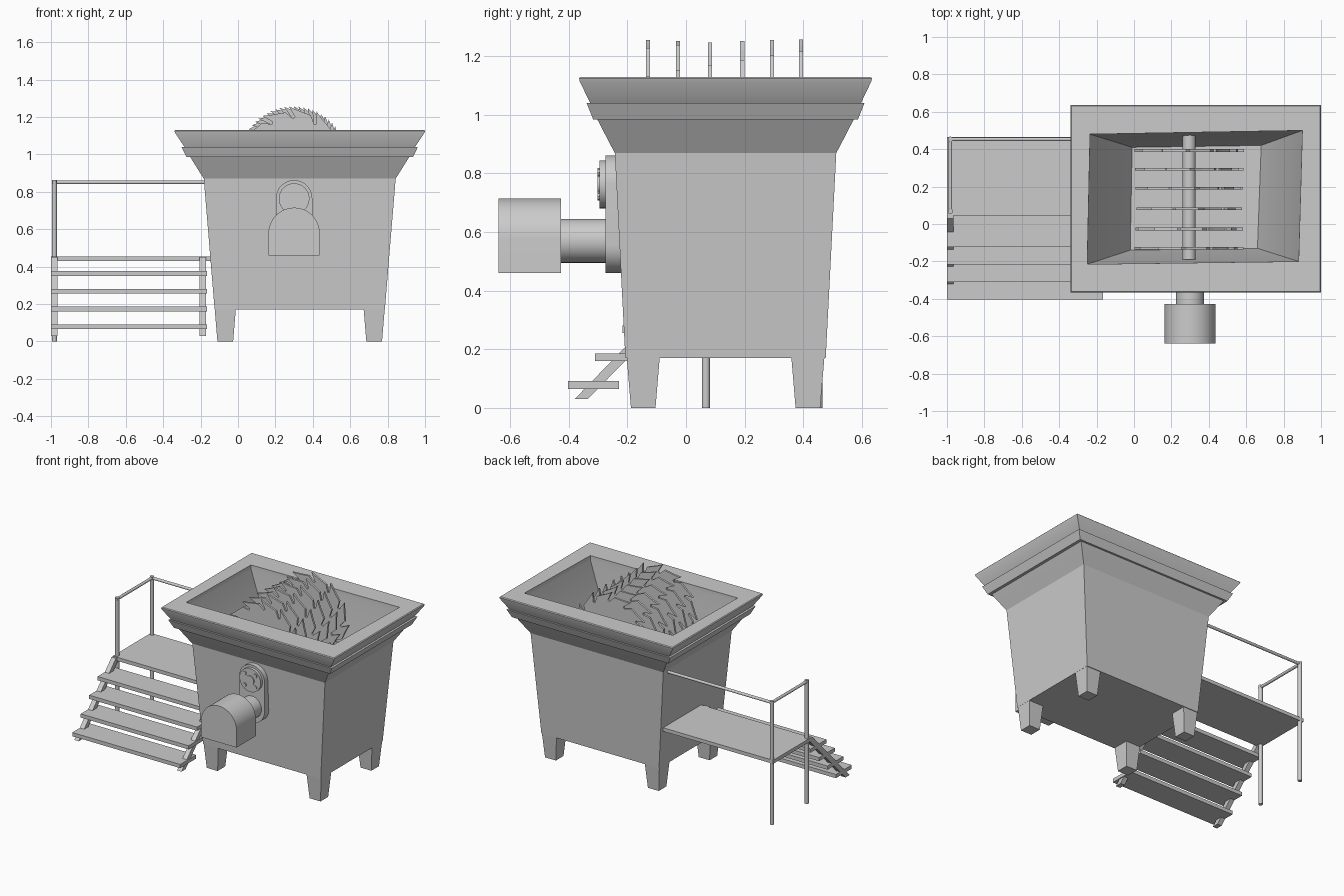
import bpy, bmesh, math
from mathutils import Vector

if "Cube" in bpy.data.objects:
    bpy.data.objects.remove(bpy.data.objects["Cube"])


def finish(name, bm, smooth=None):
    bmesh.ops.recalc_face_normals(bm, faces=bm.faces)
    me = bpy.data.meshes.new(name)
    bm.to_mesh(me)
    bm.free()
    ob = bpy.data.objects.new(name, me)
    bpy.context.collection.objects.link(ob)
    if smooth:
        bpy.ops.object.select_all(action='DESELECT')
        ob.select_set(True)
        bpy.context.view_layer.objects.active = ob
        bpy.ops.object.shade_smooth_by_angle(angle=math.radians(smooth))
    return ob


def loft(name, rings, smooth=None):
    """Skin a list of point rings and cap both ends."""
    bm = bmesh.new()
    vs = [[bm.verts.new(p) for p in r] for r in rings]
    n = len(rings[0])
    for a, b in zip(vs, vs[1:]):
        for i in range(n):
            j = (i + 1) % n
            bm.faces.new((a[i], a[j], b[j], b[i]))
    bm.faces.new(vs[0])
    bm.faces.new(vs[-1])
    return finish(name, bm, smooth)


def rect(cx, cy, hx, hy, z):
    return [(cx + sx * hx, cy + sy * hy, z)
            for sx, sy in ((-1, -1), (1, -1), (1, 1), (-1, 1))]


def box(name, x0, x1, y0, y1, z0, z1):
    c = ((x0 + x1) / 2, (y0 + y1) / 2, (x1 - x0) / 2, (y1 - y0) / 2)
    return loft(name, [rect(*c, z0), rect(*c, z1)])


def prism_y(name, pts, y0, y1, smooth=35):
    """Extrude an (x, z) outline along y."""
    return loft(name, [[(x, y, z) for x, z in pts] for y in (y0, y1)], smooth)


def arc(cx, cz, r, a0, a1, n):
    return [(cx + r * math.cos(math.radians(a0 + (a1 - a0) * i / n)),
             cz + r * math.sin(math.radians(a0 + (a1 - a0) * i / n))) for i in range(n + 1)]


def circle(cx, cz, r, n=32):
    return arc(cx, cz, r, 0, 360, n)[:-1]


def tube(name, p, q, r, n=12):
    p, q = Vector(p), Vector(q)
    d = (q - p).normalized()
    u = d.orthogonal().normalized()
    v = d.cross(u)
    ring = [(u * math.cos(t) + v * math.sin(t)) * r
            for t in (2 * math.pi * i / n for i in range(n))]
    return loft(name, [[c + o for o in ring] for c in (p, q)], 35)


# Hopper: stepped flared outside, sloping inside with a slightly skewed mouth
CX, CY = 0.33, 0.135
outer = [(0.17, .455, .342), (0.87, .513, .378), (0.90, .532, .394), (0.985, .585, .438),
         (0.985, .605, .452), (1.04, .632, .474), (1.04, .617, .462),
         (1.115, .667, .498), (1.125, .67, .50), (1.13, .665, .495)]
rings = [rect(CX, CY, hx, hy, z) for z, hx, hy in outer]
mouth = [(-.25, -.215), (.88, -.20), (.90, .50), (-.235, .48)]
floor = [(-.02, -.14), (.66, -.13), (.68, .42), (-.01, .41)]
rings += [[(x, y, z) for x, y in loop]
          for loop, z in ((mouth, 1.13), (mouth, 1.10), (floor, 0.60))]
loft("hopper", rings, 25)

# Tapered legs
for i, (sx, sy) in enumerate(((-1, -1), (1, -1), (1, 1), (-1, 1))):
    cx, cy = CX + sx * .398, CY + sy * .281
    loft(f"leg_{i + 1}", [rect(cx, cy, .042, .042, 0), rect(cx, cy, .057, .057, .18)])

# Shredder shaft and toothed blades
SX, SZ = 0.295, 0.965
tube("blade_shaft", (SX, -.19, SZ), (SX, .475, SZ), .035, 24)
TEETH = 12
for k, y in enumerate((-.13, -.027, .082, .192, .293, .393)):
    pts = []
    for t in range(TEETH):
        a = 2 * math.pi * (t + k / 6) / TEETH
        step = 2 * math.pi / TEETH
        for f, r in ((0, .225), (.3, .262), (.85, .272), (1.15, .292), (.92, .235)):
            pts.append((SX + r * math.cos(a + f * step), SZ + r * math.sin(a + f * step)))
    prism_y(f"blade_{k + 1}", pts, y - .007, y + .007, None)

# Drive: mounting plate, bearing, gearbox neck and motor
MX = 0.30
plate = arc(MX, .765, .097, 0, 180, 20) + arc(MX, .557, .097, 180, 360, 20)
prism_y("drive_plate", plate, -.275, -.19)
prism_y("bearing_housing", circle(MX, .763, .082), -.295, -.27)
prism_y("bearing_cap", circle(MX, .763, .033, 24), -.302, -.29)
for i in range(4):
    a = math.radians(45 + 90 * i)
    prism_y(f"bearing_bolt_{i + 1}",
            circle(MX + .058 * math.cos(a), .763 + .058 * math.sin(a), .014, 8), -.302, -.29)
prism_y("gearbox_neck", circle(MX, .57, .075), -.44, -.26)
motor = arc(MX, .578, .137, 0, 180, 24) + [(MX - .137, .46), (MX + .137, .46)]
prism_y("motor_housing", motor, -.64, -.427)

# Platform and stair treads
box("platform", -1, -.13, .045, .465, .43, .455)
for i in range(4):
    y, z = -.403 + .093 * i, .065 + .095 * i
    box(f"tread_{i + 1}", -1, -.165, y, y + .175, z, z + .026)

# Sloping stringers
side = [(-.38, .03), (-.335, .03), (.062, .435), (.05, .452), (.03, .452)]
for name, x in (("left", -1), ("right", -.205)):
    loft(f"stringer_{name}", [[(xx, y, z) for y, z in side] for xx in (x, x + .034)])

# Posts and handrails
for name, y in (("front", .068), ("back", .453)):
    tube(f"post_{name}", (-.982, y, 0), (-.982, y, .862), .014)
tube("handrail_side", (-.982, .055, .85), (-.982, .46, .85), .010)
tube("handrail_back", (-.982, .453, .85), (-.17, .453, .85), .010)
